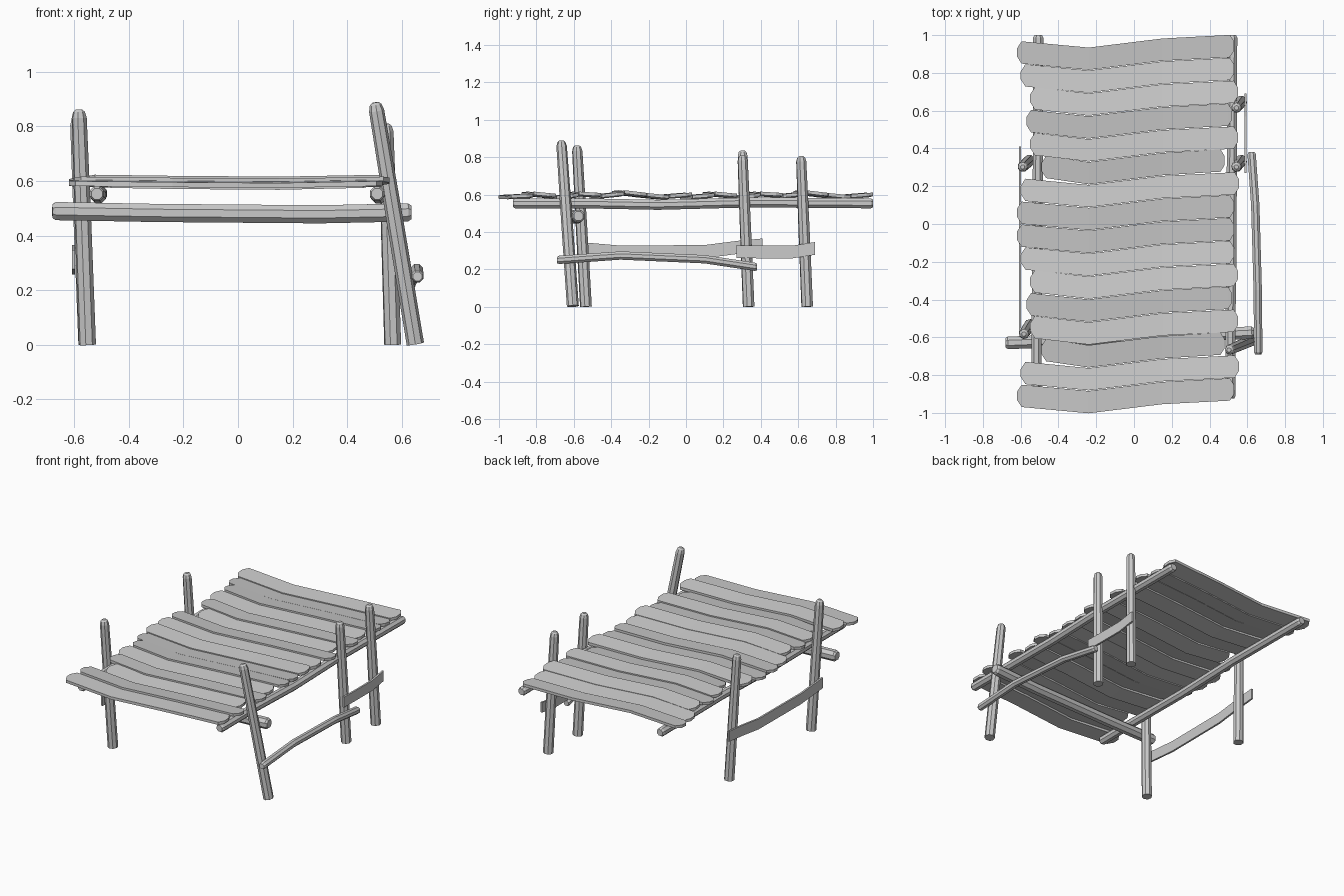
import bpy, bmesh, math
from mathutils import Vector

if "Cube" in bpy.data.objects:
    bpy.data.objects.remove(bpy.data.objects["Cube"])


def loft(name, rings):
    """Skin a list of equal-sized vertex rings and cap both ends."""
    bm = bmesh.new()
    vs = [[bm.verts.new(p) for p in r] for r in rings]
    n = len(rings[0])
    for a, b in zip(vs, vs[1:]):
        for i in range(n):
            j = (i + 1) % n
            bm.faces.new((a[i], a[j], b[j], b[i]))
    bm.faces.new(vs[0][::-1])
    bm.faces.new(vs[-1])
    bmesh.ops.recalc_face_normals(bm, faces=bm.faces)
    me = bpy.data.meshes.new(name)
    bm.to_mesh(me)
    bm.free()
    ob = bpy.data.objects.new(name, me)
    bpy.context.collection.objects.link(ob)
    return ob


def pole(name, path, radii, sides=8):
    """Faceted log along a path; one radius per path point."""
    pts = [Vector(p) for p in path]
    q = (pts[-1] - pts[0]).to_track_quat('Z', 'Y')
    rings = []
    for p, r in zip(pts, radii):
        ring = []
        for i in range(sides):
            a = 2 * math.pi * (i + 0.5) / sides
            ring.append(p + q @ Vector((r * math.cos(a), r * math.sin(a), 0)))
        rings.append(ring)
    return loft(name, rings)


def log(name, path, r):
    """Pole with small chamfers at both ends."""
    p = [Vector(v) for v in path]
    d0, d1 = (p[1] - p[0]).normalized(), (p[-1] - p[-2]).normalized()
    full = [p[0], p[0] + d0 * 0.012] + p[1:-1] + [p[-1] - d1 * 0.012, p[-1]]
    return pole(name, full, [r * 0.75] + [r] * (len(full) - 2) + [r * 0.75])


def post(name, foot, top):
    """Upright that tapers upward to a worn, rounded top."""
    a, b = Vector(foot), Vector(top)
    path = [a.lerp(b, t) for t in (0, 0.5, 0.965, 0.99, 1)]
    return pole(name, path, [0.032, 0.031, 0.028, 0.022, 0.012])


def side_board(name, x, path, height, thick=0.012):
    """Thin upright board along y; path holds (y, z centre)."""
    h, t = height / 2, thick / 2
    loft(name, [[Vector((x + t * a, y, z + h * b))
                 for a, b in ((-1, -1), (1, -1), (1, 1), (-1, 1))] for y, z in path])


# Posts
post("front_right_post", (0.65, -0.605, 0.003), (0.503, -0.667, 0.888))
post("front_left_post", (-0.552, -0.535, 0), (-0.583, -0.583, 0.862))
post("middle_right_post", (0.567, 0.335, 0), (0.542, 0.302, 0.81))
post("back_right_post", (0.567, 0.648, 0), (0.542, 0.615, 0.805))
post("back_left_post", (-0.555, 0.335, 0), (-0.59, 0.302, 0.835))

# Long beams under the deck
for side, x in (("left", -0.517), ("right", 0.51)):
    log(side + "_deck_beam", [(x, -0.925, 0.553), (x, -0.55, 0.553), (x + 0.006, -0.15, 0.545),
                              (x + 0.008, 0.35, 0.558), (x + 0.01, 1.0, 0.553)], 0.029)

# Front cross beam
log("front_cross_beam", [(-0.68, -0.63, 0.49), (-0.3, -0.615, 0.483), (0.3, -0.59, 0.478),
                         (0.635, -0.575, 0.485)], 0.036)

# Braces between the posts
log("right_brace_pole", [(0.658, -0.69, 0.25), (0.655, -0.35, 0.274), (0.642, 0.1, 0.254),
                         (0.622, 0.38, 0.212)], 0.024)
side_board("right_brace_board", 0.59, [(0.27, 0.295), (0.4, 0.293), (0.57, 0.293), (0.69, 0.312)], 0.068)
side_board("left_brace_board", -0.603, [(-0.58, 0.312), (-0.35, 0.292), (0.1, 0.295),
                                        (0.28, 0.318), (0.41, 0.33)], 0.07)

# Deck planks: (left x, right x, height offset, tilt), repeating every eight
PATTERN = [(-0.62, 0.53, 0.0, 0.04), (-0.60, 0.53, -0.004, -0.05), (-0.55, 0.55, 0.01, -0.06),
           (-0.57, 0.52, 0.002, 0.05), (-0.55, 0.55, 0.006, -0.03), (-0.49, 0.48, -0.006, 0.06),
           (-0.60, 0.555, 0.004, -0.05), (-0.62, 0.53, -0.004, 0.04)]
for k in range(16):
    x0, x1, dz, tilt = PATTERN[k % 8]
    if k == 15:
        dz, tilt = -0.004, 0.02
    y0, z0 = 0.908 - k * 0.1212, 0.594 + dz
    # x, sideways bend, sag, width factor
    stations = [(x0, 0, 0.003, 0.35), (x0 + 0.025, 0, 0.003, 1), (-0.24, -0.033, -0.001, 1),
                (0.15, 0.015, -0.004, 1), (x1 - 0.022, 0.034, 0.003, 1), (x1, 0.034, 0.003, 0.4)]
    rings = []
    for x, dy, sag, w in stations:
        h = 0.059 * w
        rings.append([Vector((x, y0 + dy + h * a, z0 + sag + h * a * tilt * 2 + 0.009 * b))
                      for a, b in ((-1, -1), (1, -1), (1, 1), (-1, 1))])
    loft("deck_plank_%02d" % (k + 1), rings)
